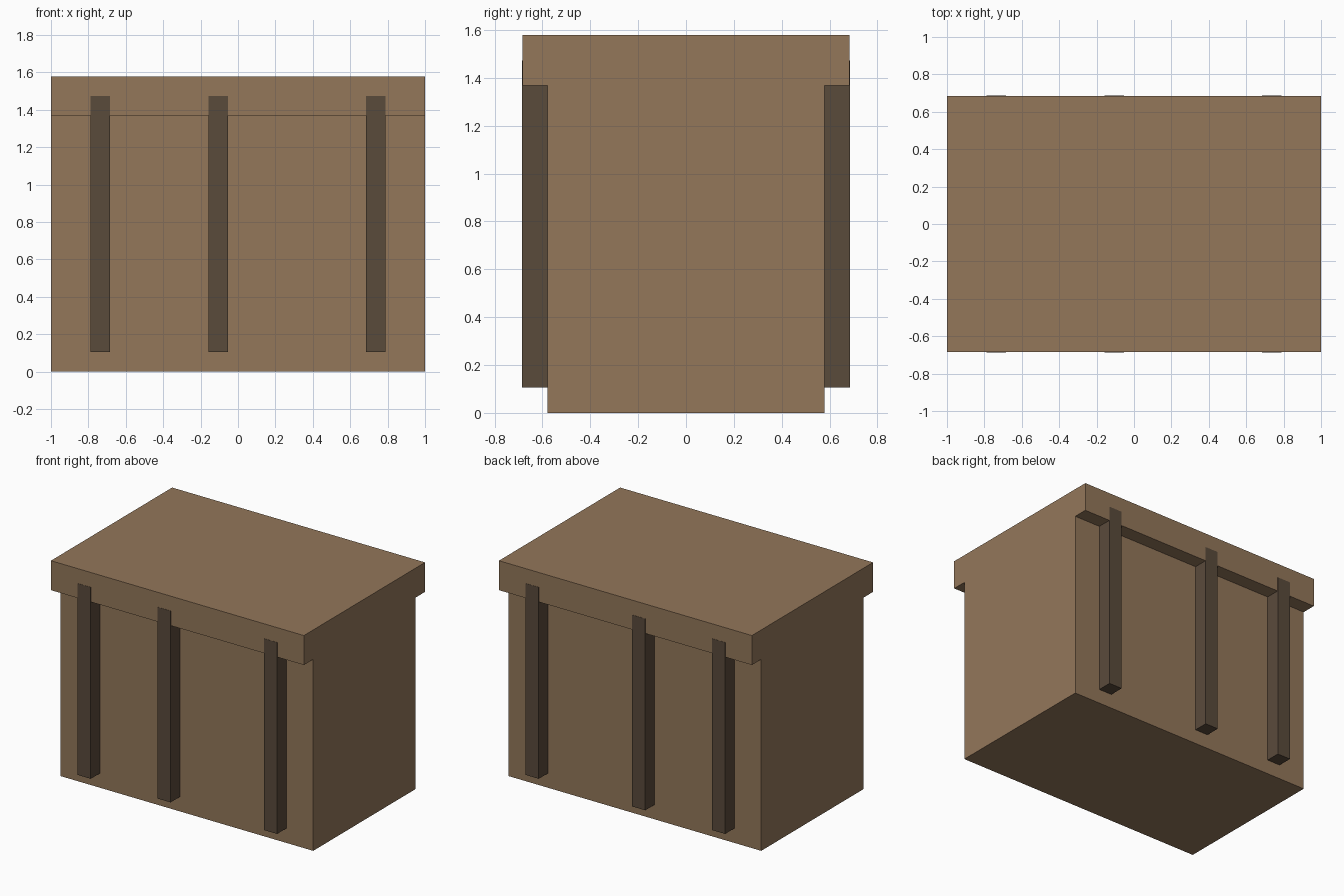
import bpy
import bmesh
from mathutils import Matrix, Vector

cube = bpy.data.objects.get("Cube")
if cube:
    bpy.data.objects.remove(cube, do_unlink=True)

U = 2 / 19  # modular unit: the crate is 19 units long


def material(name, rgb):
    mat = bpy.data.materials.new(name)
    mat.use_nodes = True
    color = (*rgb, 1)
    mat.diffuse_color = color
    bsdf = mat.node_tree.nodes["Principled BSDF"]
    bsdf.inputs["Base Color"].default_value = color
    bsdf.inputs["Roughness"].default_value = 0.9
    return mat


def box(name, low, high, mat):
    """Flat-shaded box between two corners given in units."""
    low, high = Vector(low) * U, Vector(high) * U
    bm = bmesh.new()
    bmesh.ops.create_cube(bm, size=1, matrix=Matrix.Translation((low + high) / 2)
                          @ Matrix.Diagonal((*(high - low), 1)))
    mesh = bpy.data.meshes.new(name)
    bm.to_mesh(mesh)
    bm.free()
    mesh.materials.append(mat)
    obj = bpy.data.objects.new(name, mesh)
    bpy.context.collection.objects.link(obj)
    return obj


light_wood = material("light_wood", (0.292, 0.184, 0.102))
dark_wood = material("dark_wood", (0.102, 0.069, 0.044))

# Chest body and overhanging lid
box("body", (-9.5, -5.5, 0), (9.5, 5.5, 13), light_wood)
box("lid", (-9.5, -6.5, 13), (9.5, 6.5, 15), light_wood)

# Dark straps on front and back, running up into the lid and just proud of it
INNER, OUTER = 5.5, 6.515
for side, y0, y1 in (("front", -OUTER, -INNER), ("back", INNER, OUTER)):
    for place, x in (("right", -7), ("middle", -1), ("left", 7)):
        box(f"{side}_{place}_strap", (x - 0.5, y0, 1), (x + 0.5, y1, 14), dark_wood)
